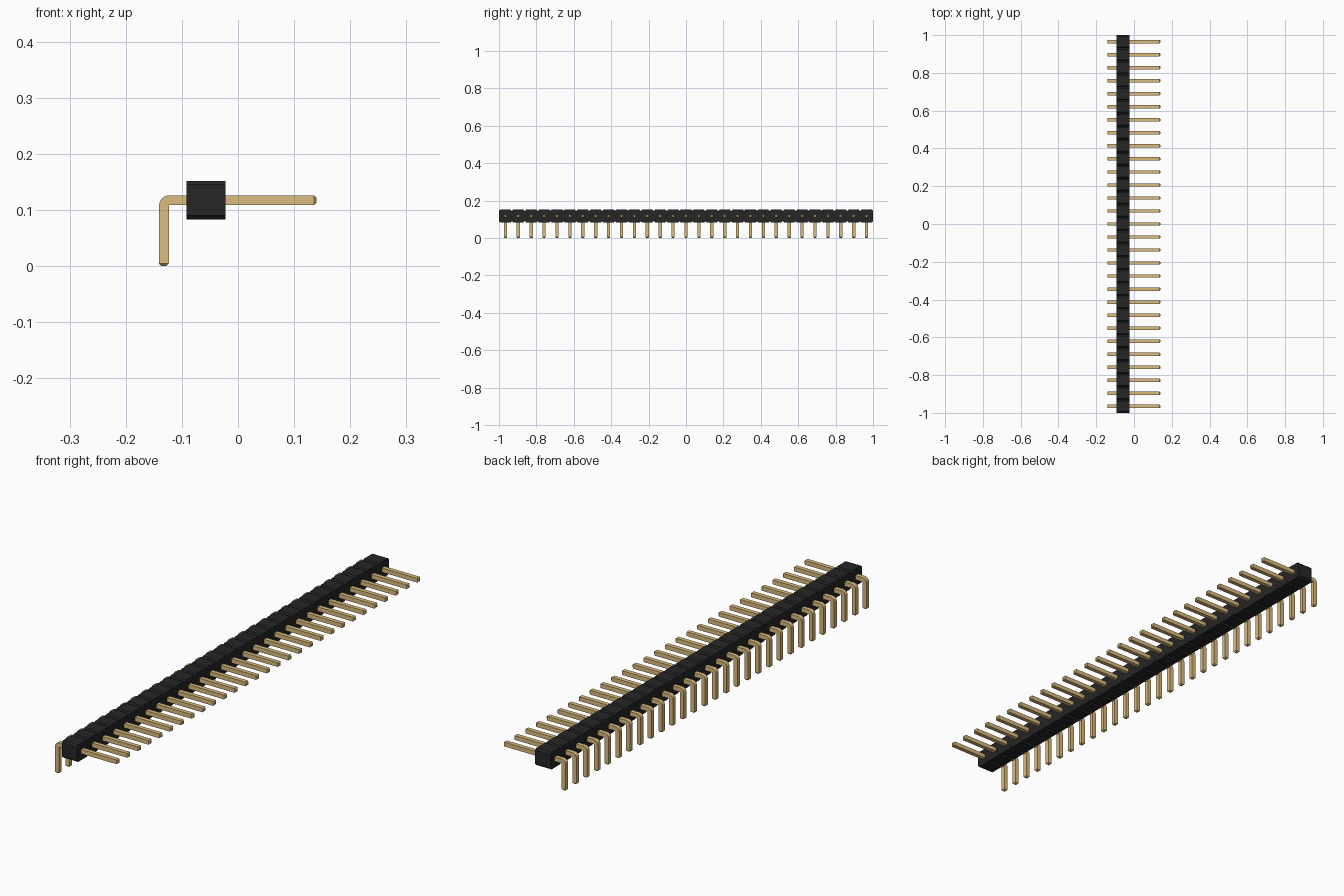
import bpy, bmesh, math
from mathutils import Vector

if "Cube" in bpy.data.objects:
    bpy.data.objects.remove(bpy.data.objects["Cube"], do_unlink=True)

COUNT = 29
PITCH = 2 / COUNT
PIN = 0.25 * PITCH           # pin thickness
CHAMFER = 0.1 * PITCH
BODY_X, AXIS_Z = -0.057, 0.1175
LEG_X, TIP_X = -0.132, 0.14


def material(name, color):
    mat = bpy.data.materials.new(name)
    mat.use_nodes = True
    mat.diffuse_color = (*color, 1)
    mat.node_tree.nodes["Principled BSDF"].inputs["Base Color"].default_value = (*color, 1)
    return mat


def finish(name, bm, mat):
    bmesh.ops.recalc_face_normals(bm, faces=bm.faces)
    mesh = bpy.data.meshes.new(name)
    bm.to_mesh(mesh)
    bm.free()
    mesh.materials.append(mat)
    obj = bpy.data.objects.new(name, mesh)
    bpy.context.collection.objects.link(obj)
    return obj


def loft(rings):
    """Skin a row of four-cornered rings and cap both ends."""
    bm = bmesh.new()
    loops = [[bm.verts.new(p) for p in ring] for ring in rings]
    for a, b in zip(loops, loops[1:]):
        for i in range(4):
            j = (i + 1) % 4
            bm.faces.new((a[i], a[j], b[j], b[i]))
    bm.faces.new(loops[0])
    bm.faces.new(loops[-1])
    return bm


black = material("black plastic", (0.019, 0.019, 0.019))
gold = material("gold metal", (0.71, 0.504, 0.21))

# Housing: one bar with a chamfered notch between neighbouring cells
half = PITCH / 2


def housing_ring(y, h):
    return [(BODY_X + sx * half, y, AXIS_Z + sz * h)
            for sx, sz in ((-1, -1), (1, -1), (1, 1), (-1, 1))]


rings = []
for i in range(COUNT):
    y = -1 + i * PITCH
    rings += [housing_ring(y, half - CHAMFER),
              housing_ring(y + CHAMFER, half),
              housing_ring(y + PITCH - CHAMFER, half)]
rings.append(housing_ring(1, half - CHAMFER))
finish("housing", loft(rings), black)

# Pin: square section swept up the leg, round the bend and out to the tip
TAPER = PIN / 4
BEND = PIN * 0.56
path = [(LEG_X, 0, 0, 0.5), (LEG_X, TAPER, 0, 1)]   # x, z, turn, scale
for k in range(7):
    turn = math.pi / 2 * k / 6
    path.append((LEG_X + BEND * (1 - math.cos(turn)),
                 AXIS_Z - BEND * (1 - math.sin(turn)), turn, 1))
path += [(TIP_X - TAPER, AXIS_Z, math.pi / 2, 1), (TIP_X, AXIS_Z, math.pi / 2, 0.5)]

rings = []
for x, z, turn, scale in path:
    across = Vector((math.cos(turn), 0, -math.sin(turn))) * PIN / 2 * scale
    side = Vector((0, PIN / 2 * scale, 0))
    centre = Vector((x, -1 + half, z))
    rings.append([centre + across * a + side * s
                  for a, s in ((-1, -1), (1, -1), (1, 1), (-1, 1))])
pins = finish("pins", loft(rings), gold)

# Repeat the pin once per cell
array = pins.modifiers.new("row", "ARRAY")
array.count = COUNT
array.use_relative_offset = False
array.use_constant_offset = True
array.constant_offset_displace = (0, PITCH, 0)

# Smooth bend, sharp edges elsewhere
bpy.ops.object.select_all(action="DESELECT")
pins.select_set(True)
bpy.context.view_layer.objects.active = pins
bpy.ops.object.shade_smooth_by_angle(angle=math.radians(25))
